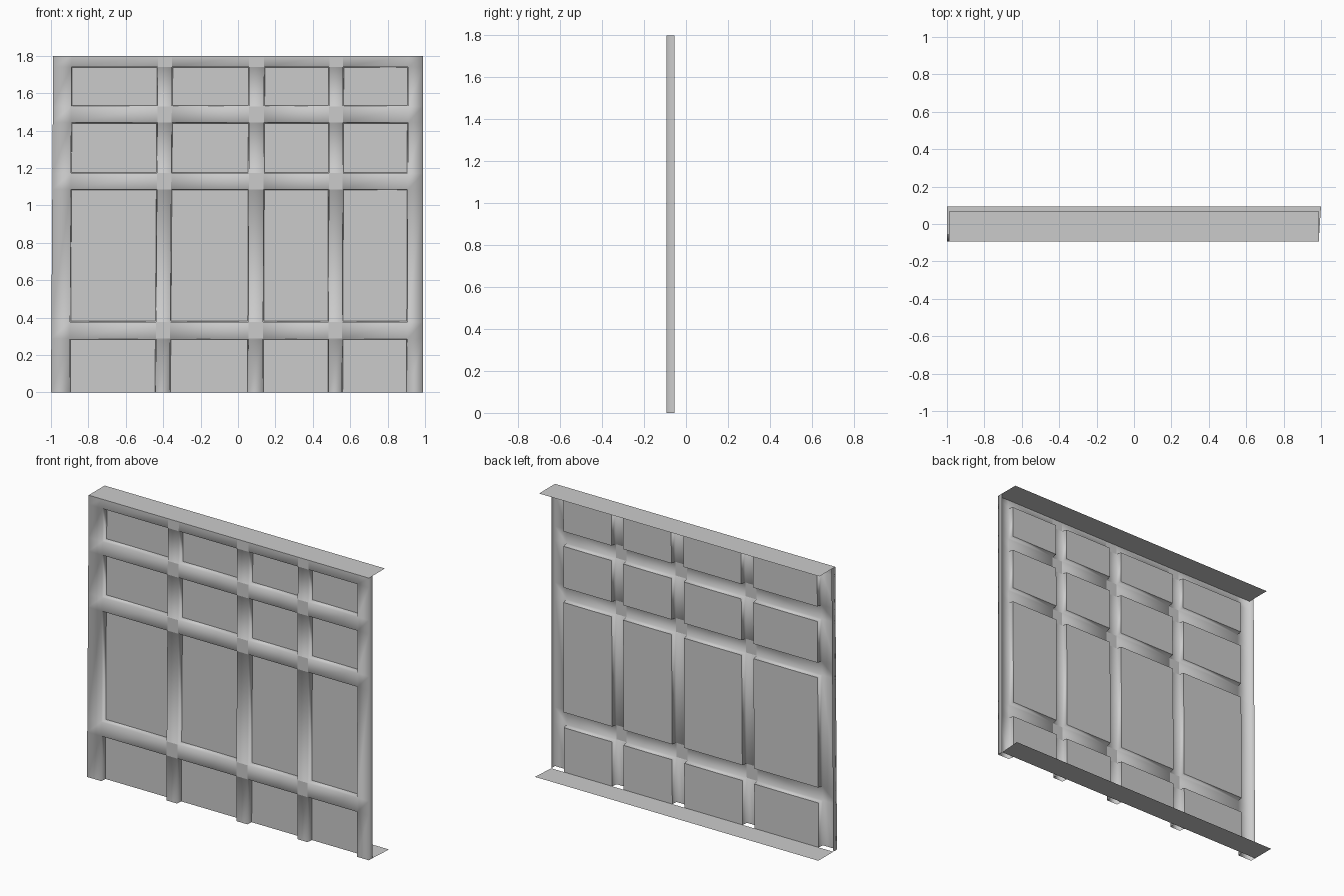
import bpy, bmesh

if "Cube" in bpy.data.objects:
    bpy.data.objects.remove(bpy.data.objects["Cube"])

FRONT, BACK = -0.094, -0.056        # frame face and recessed panel planes
DRAFT = 0.004                       # slight taper of recess walls
# grid lines at the bottom and top of the sheet (it leans very slightly)
X_BOT = [-1.0, -0.90, -0.44, -0.365, 0.055, 0.132, 0.484, 0.556, 0.905, 0.99]
X_TOP = [-0.988, -0.89, -0.428, -0.352, 0.06, 0.14, 0.488, 0.562, 0.91, 0.99]
Z = [0.0, 0.287, 0.377, 1.085, 1.172, 1.443, 1.53, 1.74, 1.80]


def finish(name, bm):
    mesh = bpy.data.meshes.new(name)
    bm.to_mesh(mesh)
    bm.free()
    obj = bpy.data.objects.new(name, mesh)
    bpy.context.collection.objects.link(obj)
    return obj


def sheet(name, points):
    bm = bmesh.new()
    bm.faces.new([bm.verts.new(p) for p in points])
    return finish(name, bm)


def x_at(i, z):
    t = z / 1.8
    return X_BOT[i] * (1 - t) + X_TOP[i] * t


# Pressed panel: raised posts and rails around recessed fields
bm = bmesh.new()
front = [[bm.verts.new((x_at(i, z), FRONT, z)) for i in range(10)] for z in Z]
for r in range(8):
    for c in range(9):
        ring = [front[r][c], front[r][c + 1], front[r + 1][c + 1], front[r + 1][c]]
        if c % 2 == 0 or r % 2 == 1:
            face = bm.faces.new(ring)
            # crossings of posts and rails stay flat
            face.smooth = not (r % 2 == 1 and c in (2, 4, 6))
            continue
        offsets = [(1, 1), (-1, 1), (-1, -1), (1, -1)]
        inner = []
        for v, (dx, dz) in zip(ring, offsets):
            dz = 0 if v.co.z == 0 else dz
            inner.append(bm.verts.new((v.co.x + dx * DRAFT, BACK, v.co.z + dz * DRAFT)))
        field = bm.faces.new(inner)
        field.smooth = False
        for k in range(4):
            if r == 0 and k == 0:   # bottom row runs open to the floor
                continue
            n = (k + 1) % 4
            wall = bm.faces.new([ring[k], ring[n], inner[n], inner[k]])
            wall.smooth = True
# Folded side returns
for c in (0, 9):
    edge = [bm.verts.new((front[r][c].co.x, BACK, Z[r])) for r in range(9)]
    for r in range(8):
        quad = [front[r][c], front[r + 1][c], edge[r + 1], edge[r]]
        bm.faces.new(quad if c == 0 else quad[::-1]).smooth = True
bmesh.ops.recalc_face_normals(bm, faces=bm.faces)
if sum(f.normal.y * f.calc_area() for f in bm.faces) > 0:
    bmesh.ops.reverse_faces(bm, faces=bm.faces)
finish("pressed_panel", bm)

# Top flange, folded back from the frame face
sheet("top_flange", [(-0.988, FRONT, 1.8), (0.99, FRONT, 1.8),
                     (0.99, 0.067, 1.8), (-0.988, 0.067, 1.8)])
# Bottom flange, folded back from the recessed fields
sheet("bottom_flange", [(-1.0, BACK, 0), (0.99, BACK, 0),
                        (1.0, 0.094, 0), (-1.0, 0.094, 0)])
